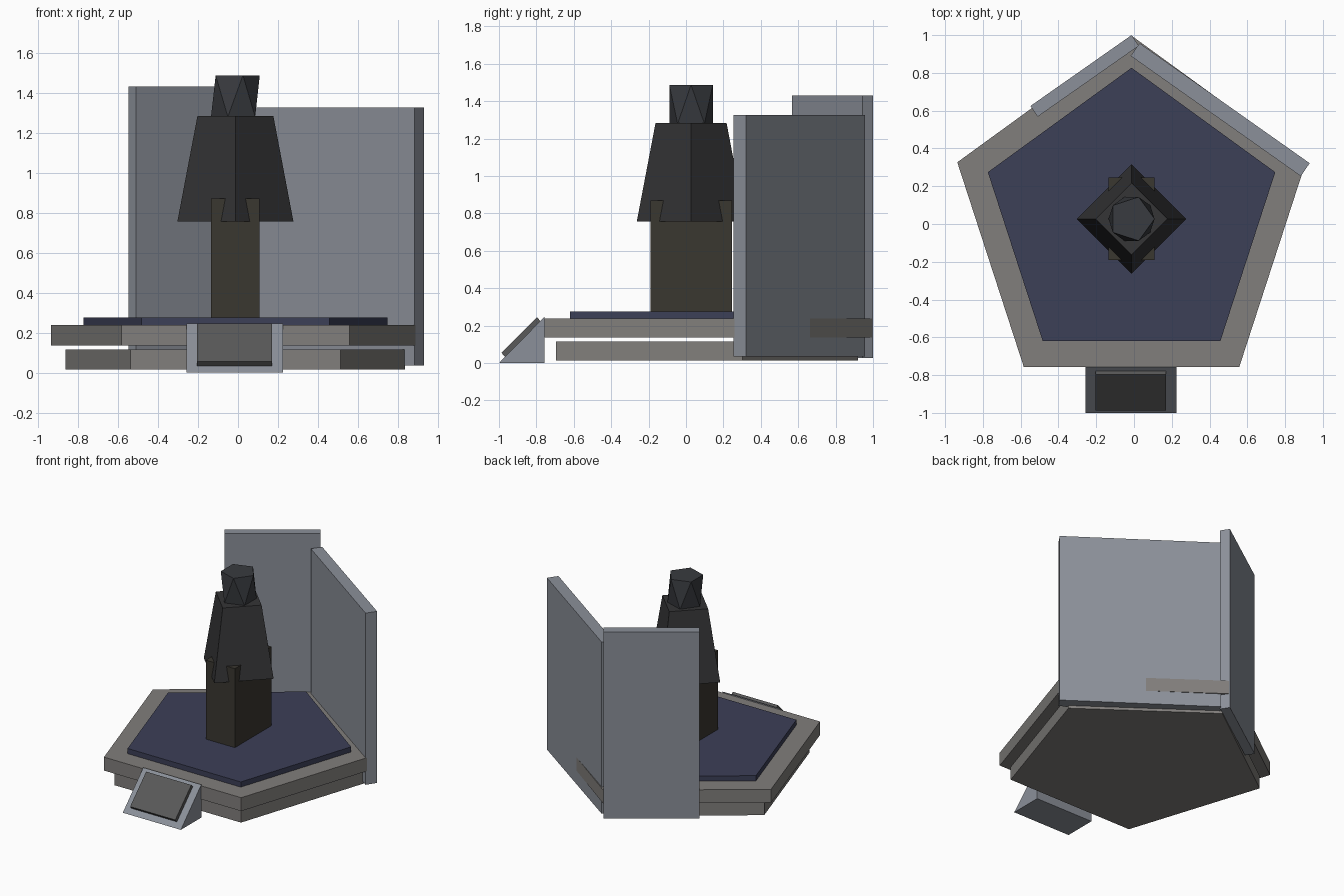
import bpy, bmesh
from math import sin, cos, radians

if "Cube" in bpy.data.objects:
    bpy.data.objects.remove(bpy.data.objects["Cube"])

CX, CY = -0.013, 0.027  # common axis of base and figure


def material(name, r, g, b):
    m = bpy.data.materials.new(name)
    m.diffuse_color = (r, g, b, 1)
    m.use_nodes = True
    m.node_tree.nodes["Principled BSDF"].inputs["Base Color"].default_value = m.diffuse_color
    return m


stone = material("warm_stone", 0.22, 0.21, 0.20)
navy = material("navy_carpet", 0.045, 0.05, 0.095)
panel = material("blue_grey_panel", 0.26, 0.28, 0.32)
coat = material("dark_coat", 0.035, 0.035, 0.037)
trousers = material("dark_trousers", 0.042, 0.038, 0.03)
skin = material("dark_head", 0.04, 0.043, 0.05)
screen_mat = material("screen_grey", 0.1, 0.1, 0.1)


def loft(name, bottom, top, mat):
    """Closed solid between two matching rings of points."""
    bm = bmesh.new()
    a = [bm.verts.new(p) for p in bottom]
    b = [bm.verts.new(p) for p in top]
    bm.faces.new(a)
    bm.faces.new(b)
    n = len(a)
    for i in range(n):
        j = (i + 1) % n
        bm.faces.new((a[i], a[j], b[j], b[i]))
    return finish(name, bm, mat)


def finish(name, bm, mat):
    bmesh.ops.recalc_face_normals(bm, faces=bm.faces)
    me = bpy.data.meshes.new(name)
    bm.to_mesh(me)
    bm.free()
    me.materials.append(mat)
    ob = bpy.data.objects.new(name, me)
    bpy.context.collection.objects.link(ob)
    return ob


def ring(n, r, z, start):
    return [(CX + r * cos(radians(start + 360 * i / n)),
             CY + r * sin(radians(start + 360 * i / n)), z) for i in range(n)]


def frustum(name, n, r0, r1, z0, z1, start, mat):
    return loft(name, ring(n, r0, z0, start), ring(n, r1, z1, start), mat)


def prism(name, outline, z0, z1, mat):
    return loft(name, [(x, y, z0) for x, y in outline],
                [(x, y, z1) for x, y in outline], mat)


def extrude_x(name, profile, x0, x1, mat):
    return loft(name, [(x0, y, z) for y, z in profile],
                [(x1, y, z) for y, z in profile], mat)


# Stepped pentagonal base and carpet
frustum("lower_slab", 5, 0.893, 0.893, 0.015, 0.115, 90, stone)
frustum("upper_slab", 5, 0.97, 0.97, 0.137, 0.238, 90, stone)
frustum("carpet", 5, 0.80, 0.80, 0.238, 0.277, 90, navy)

# Two back walls
prism("left_wall", [(-0.548, 0.625), (-0.51, 0.568), (0.025, 0.943), (-0.013, 1.0)],
      0.027, 1.43, panel)
prism("right_wall", [(0.93, 0.322), (0.883, 0.253), (-0.018, 0.89), (0.03, 0.957)],
      0.036, 1.325, panel)

# Sloped console with raised screen
extrude_x("console", [(-1.0, 0.0), (-0.757, 0.0), (-0.757, 0.247)], -0.257, 0.225, panel)
extrude_x("console_screen", [(-0.967, 0.033), (-0.777, 0.223), (-0.797, 0.245), (-0.987, 0.055)],
          -0.205, 0.17, screen_mat)

# Figure: legs block, diamond-shaped coat, antiprism head
prism("legs", [(CX + sx * 0.121, CY + sy * 0.218)
               for sx, sy in ((-1, -1), (1, -1), (1, 1), (-1, 1))], 0.27, 0.87, trousers)
frustum("coat", 4, 0.29, 0.19, 0.757, 1.283, 0, coat)

bm = bmesh.new()
low = [bm.verts.new(p) for p in ring(5, 0.122, 1.28, 36)]
high = [bm.verts.new(p) for p in ring(5, 0.122, 1.487, 0)]
bm.faces.new(low)
bm.faces.new(high)
for i in range(5):
    j = (i + 1) % 5
    bm.faces.new((high[i], high[j], low[i]))
    bm.faces.new((low[i], low[j], high[j]))
finish("head", bm, skin)
